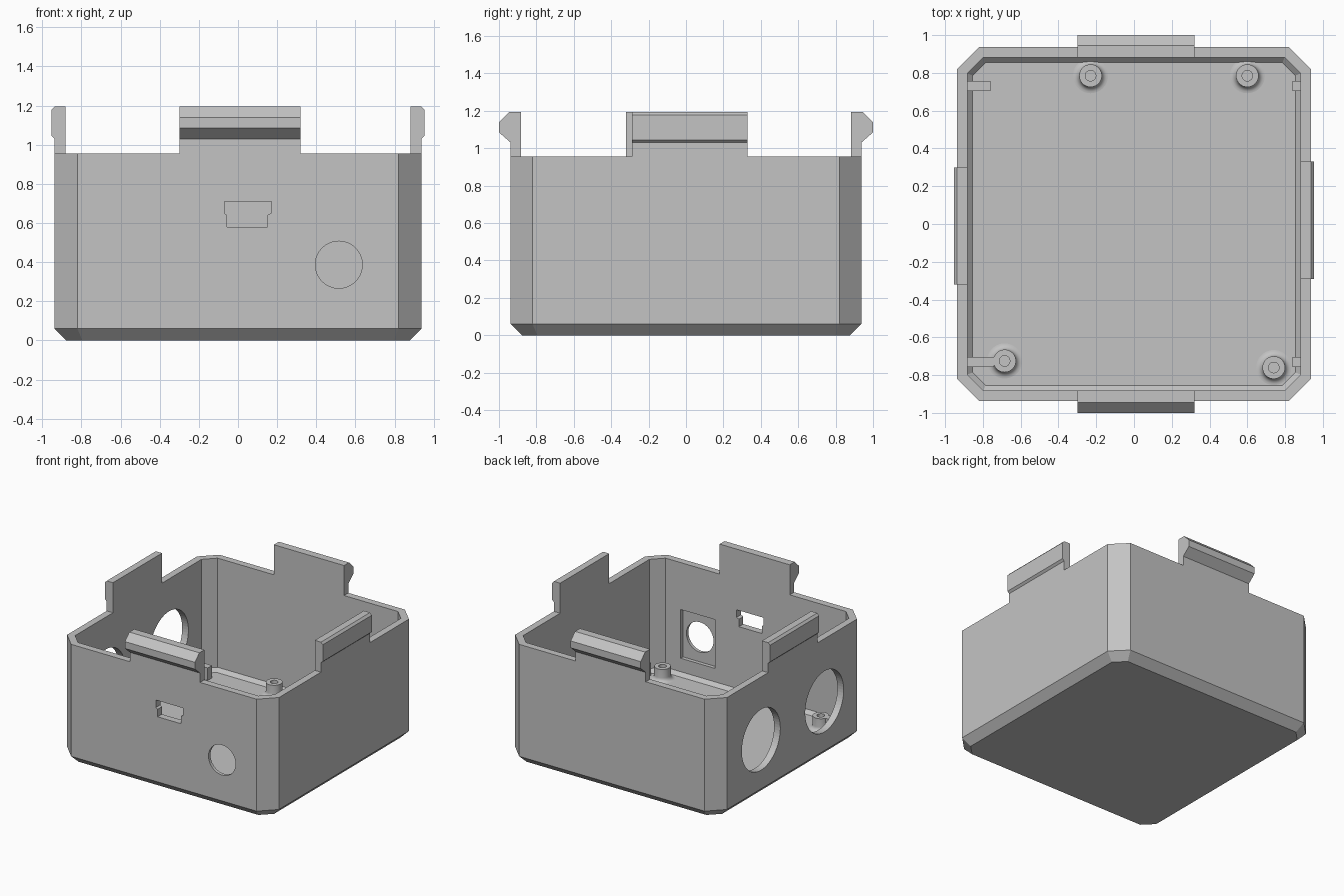
import bpy, bmesh, math
from mathutils import Vector

if "Cube" in bpy.data.objects:
    bpy.data.objects.remove(bpy.data.objects["Cube"], do_unlink=True)

GREY = (0.55, 0.55, 0.55, 1)
mat = bpy.data.materials.new("light_grey_plastic")
mat.use_nodes = True
mat.diffuse_color = GREY
mat.node_tree.nodes["Principled BSDF"].inputs["Base Color"].default_value = GREY

HALF, CORNER, WALL, BEVEL = 0.937, 0.117, 0.055, 0.06
RIM = 0.955
FLOOR = WALL
BACK, FRONT, RIGHT, LEFT = "back", "front", "right", "left"


def make_object(name, bm):
    bmesh.ops.recalc_face_normals(bm, faces=bm.faces)
    mesh = bpy.data.meshes.new(name)
    bm.to_mesh(mesh)
    bm.free()
    mesh.materials.append(mat)
    ob = bpy.data.objects.new(name, mesh)
    bpy.context.collection.objects.link(ob)
    return ob


def loft(name, rings, closed=False):
    """Skin a list of rings; cap the ends unless the loop of rings is closed."""
    bm = bmesh.new()
    loops = [[bm.verts.new(p) for p in ring] for ring in rings]
    pairs = list(zip(loops, loops[1:]))
    if closed:
        pairs.append((loops[-1], loops[0]))
    else:
        bm.faces.new(loops[0])
        bm.faces.new(loops[-1])
    for a, b in pairs:
        n = len(a)
        for i in range(n):
            j = (i + 1) % n
            bm.faces.new((a[i], a[j], b[j], b[i]))
    return make_object(name, bm)


def place(side, out, along, z):
    """Turn outward / sideways distances into a point for one wall."""
    return {BACK: (along, out, z), FRONT: (along, -out, z),
            RIGHT: (out, along, z), LEFT: (-out, along, z)}[side]


def box(name, x0, x1, y0, y1, z0, z1):
    return loft(name, [[(x0, y0, z), (x1, y0, z), (x1, y1, z), (x0, y1, z)]
                       for z in (z0, z1)])


def octagon(inset, z):
    h = HALF - inset
    k = h - (CORNER - inset * (2 - math.sqrt(2)))
    return [(k, -h, z), (h, -k, z), (h, k, z), (k, h, z),
            (-k, h, z), (-h, k, z), (-h, -k, z), (-k, -h, z)]


def wall_cutter(side, outline, inner, outer):
    ob = loft("cutter", [[place(side, d, a, z) for a, z in outline]
                         for d in (inner, outer)])
    ob.hide_render = True
    return ob


def circle(a, z, r, n=64):
    return [(a + r * math.cos(math.tau * i / n), z + r * math.sin(math.tau * i / n))
            for i in range(n)]


# Hollow tray with bevelled bottom and cut corners
slope = WALL * math.tan(math.pi / 8)
body = loft("box_body", [
    octagon(BEVEL, 0), octagon(0, BEVEL), octagon(0, RIM),
    octagon(WALL, RIM), octagon(WALL, BEVEL + slope), octagon(BEVEL + slope, FLOOR)])

# Port openings: plug slot, round window with inner recess, two large side holes
slot = [(-0.055, 0.58), (0.15, 0.58), (0.15, 0.64), (0.17, 0.65),
        (0.17, 0.71), (-0.07, 0.71), (-0.07, 0.65), (-0.055, 0.64)]
recess = [(0.36, 0.19), (0.665, 0.19), (0.665, 0.58), (0.36, 0.58)]
cutters = [wall_cutter(FRONT, slot, 0.8, 1.1),
           wall_cutter(FRONT, circle(0.515, 0.387, 0.12), 0.8, 1.1),
           wall_cutter(FRONT, recess, 0.8, 0.912)]
cutters += [wall_cutter(LEFT, circle(y, 0.453, 0.243), 0.8, 1.1) for y in (0.39, -0.41)]
for c in cutters:
    m = body.modifiers.new("opening", "BOOLEAN")
    m.operation, m.solver, m.object = "DIFFERENCE", "EXACT", c

# Bake the openings and drop the cutters
bpy.context.view_layer.update()
solid = bpy.data.meshes.new_from_object(
    body.evaluated_get(bpy.context.evaluated_depsgraph_get()))
body.modifiers.clear()
body.data = solid
for c in cutters:
    bpy.data.objects.remove(c, do_unlink=True)

# Snap clips rising from the rim, deep on front and back, shallow on the sides
INNER = HALF - WALL
deep = [(INNER, RIM), (HALF, RIM), (HALF, 1.03), (1.0, 1.085),
        (1.0, 1.14), (0.945, 1.195), (INNER, 1.195)]
shallow = [(INNER, RIM), (HALF, RIM), (HALF, 1.03), (0.953, 1.045),
           (0.953, 1.178), (0.937, 1.195), (INNER, 1.195)]
for side, profile, lo, hi in ((FRONT, deep, -0.30, 0.32), (BACK, deep, -0.30, 0.32),
                              (RIGHT, shallow, -0.29, 0.33), (LEFT, shallow, -0.32, 0.30)):
    loft(side + "_clip", [[place(side, u, a, z) for u, z in profile] for a in (lo, hi)])

# Screw posts with flared feet and blind holes
POST, FILLET, BORE, TOP = 0.06, 0.033, 0.028, 0.155
foot = [(POST + FILLET * (1 - math.sin(t)), FLOOR + FILLET * (1 - math.cos(t)))
        for t in (math.pi / 2 * i / 6 for i in range(7))]
profile = foot + [(POST, TOP), (BORE, TOP), (BORE, FLOOR + 0.002)]
for i, (x, y) in enumerate(((-0.23, 0.785), (0.60, 0.785), (-0.685, -0.725), (0.74, -0.76))):
    post = loft("screw_post_%d" % (i + 1),
                [[(x + px, y + py, z) for px, py in circle(0, 0, r, 40)] for r, z in profile],
                closed=True)
    bpy.ops.object.select_all(action="DESELECT")
    post.select_set(True)
    bpy.context.view_layer.objects.active = post
    bpy.ops.object.shade_smooth_by_angle(angle=math.radians(35))

# Small support ledges along the side walls
for name, x0, x1, y in (("left_back_ledge", -0.89, -0.76, 0.73),
                        ("left_front_ledge", -0.89, -0.74, -0.73),
                        ("right_back_ledge", 0.84, 0.89, 0.73),
                        ("right_front_ledge", 0.84, 0.89, -0.73)):
    box(name, x0, x1, y - 0.027, y + 0.027, FLOOR - 0.005, TOP)
